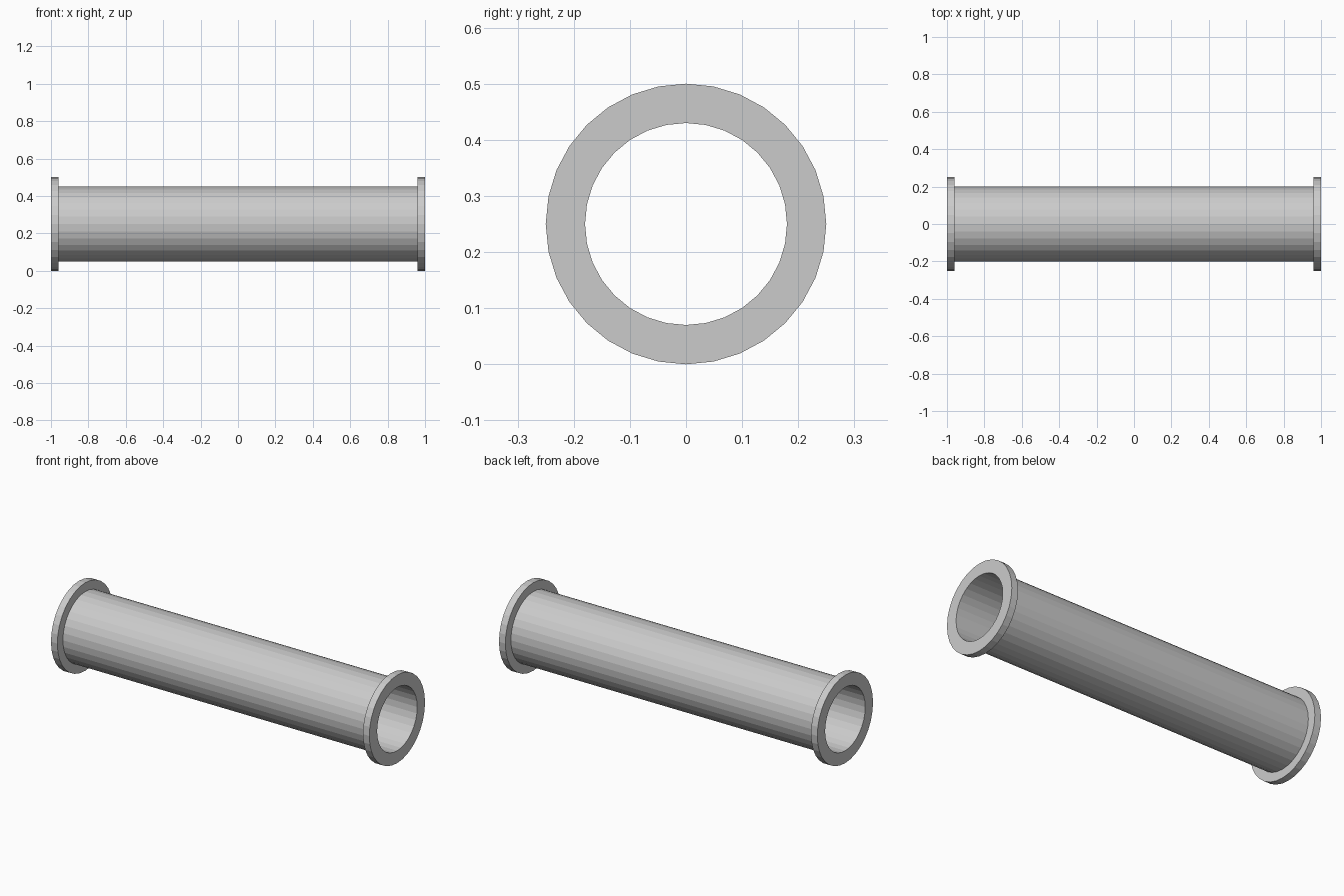
import bpy, bmesh
from math import cos, sin, tau

if "Cube" in bpy.data.objects:
    bpy.data.objects.remove(bpy.data.objects["Cube"])

SIDES = 32
BORE, TUBE, FLANGE = 0.18, 0.20, 0.25
HALF, RIM, AXIS_Z = 1.0, 0.96, 0.25

# closed wall section (x, radius), revolved about the pipe axis
profile = [(-HALF, BORE), (-HALF, FLANGE), (-RIM, FLANGE), (-RIM, TUBE),
           (RIM, TUBE), (RIM, FLANGE), (HALF, FLANGE), (HALF, BORE)]


def revolve(name, section):
    bm = bmesh.new()
    rings = [[bm.verts.new((x, r * sin(tau * i / SIDES), AXIS_Z + r * cos(tau * i / SIDES)))
              for i in range(SIDES)] for x, r in section]
    for a, b in zip(rings, rings[1:] + rings[:1]):
        for i in range(SIDES):
            j = (i + 1) % SIDES
            bm.faces.new((a[i], a[j], b[j], b[i]))
    bmesh.ops.recalc_face_normals(bm, faces=bm.faces)
    mesh = bpy.data.meshes.new(name)
    bm.to_mesh(mesh)
    bm.free()
    obj = bpy.data.objects.new(name, mesh)
    bpy.context.collection.objects.link(obj)
    return obj


# hollow pipe with a flange at each end
revolve("flanged_pipe", profile)
